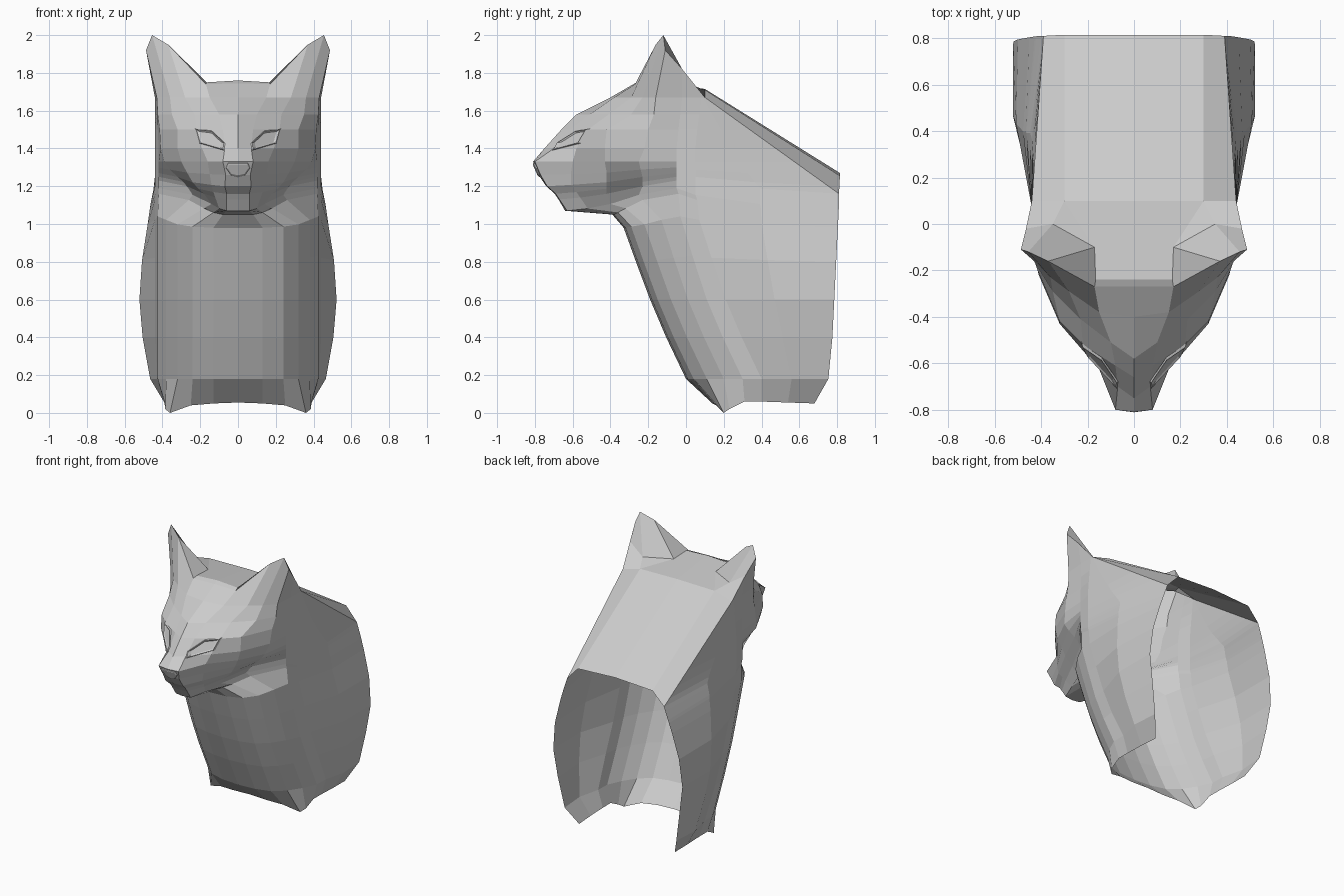
import bpy
import bmesh
from mathutils import Vector
from mathutils.bvhtree import BVHTree

old = bpy.data.objects.get("Cube")
if old:
    bpy.data.objects.remove(old)

grey = bpy.data.materials.new("plain grey")
grey.use_nodes = True
grey.diffuse_color = (0.6, 0.6, 0.6, 1)
grey.node_tree.nodes["Principled BSDF"].inputs["Base Color"].default_value = grey.diffuse_color


def interpolate(stops, t):
    """Piecewise linear value at t from (position, value) stops."""
    if t <= stops[0][0]:
        return stops[0][1]
    for (a, va), (b, vb) in zip(stops, stops[1:]):
        if t <= b:
            return va + (vb - va) * (t - a) / (b - a)
    return stops[-1][1]


def finish(name, bm):
    """Turn half of a part into an object mirrored across the middle."""
    mesh = bpy.data.meshes.new(name)
    bm.to_mesh(mesh)
    mesh.materials.append(grey)
    obj = bpy.data.objects.new(name, mesh)
    bpy.context.scene.collection.objects.link(obj)
    mirror = obj.modifiers.new("mirror", "MIRROR")
    mirror.use_clip = True
    mirror.merge_threshold = 0.002


# Flank width, rear edge width and rear edge depth by height
FLANK = [(0.05, 0.39), (0.18, 0.465), (0.4, 0.505), (0.6, 0.522), (0.8, 0.508),
         (1.0, 0.475), (1.2, 0.44), (1.4, 0.43), (1.67, 0.44)]
REAR_X = [(0.05, 0.385), (0.18, 0.45), (0.4, 0.49), (0.6, 0.52), (0.8, 0.5),
          (1.0, 0.445), (1.16, 0.39), (1.67, 0.44)]
REAR_Y = [(0.05, 0.68), (0.2, 0.765), (1.1, 0.81), (1.16, 0.81), (1.67, 0.1)]

# How far the jaw and neck lines sweep up towards the sides, and how much by height
SWEEP = (0, 0, .01, .03, .07, .1, .07, .03, 0)
SWEEP_AMOUNT = [(0.6, 0), (0.8, .3), (0.98, .6), (1.05, 1.1), (1.07, 1.2), (1.13, 1),
                (1.16, .9), (1.2, .7), (1.26, .4), (1.33, 0)]


def slice_points(z, front):
    """Half a slice: the face or chest, then the flank to the rear edge."""
    pts = [Vector((x, y, z)) for x, y in front]
    shoulder = pts[-1].y + 0.1
    rear = max(interpolate(REAR_Y, z), shoulder)
    pts.append(Vector((0.44 if z > 0.3 else 0.44 - (0.3 - z) * 0.1, shoulder, z)))
    pts.append(Vector((interpolate(FLANK, z), shoulder + (rear - shoulder) * 0.45, z)))
    pts.append(Vector((interpolate(REAR_X, z), rear, z)))
    for p, rise in zip(pts, SWEEP):
        p.z += rise * interpolate(SWEEP_AMOUNT, z)
    return pts


# Outlines of the head, from the middle of the face to the side of the neck
HEAD = {
    1.67: [(0, -.40), (.15, -.38), (.28, -.29), (.36, -.23), (.43, -.16), (.44, -.02)],
    1.58: [(0, -.58), (.1, -.51), (.23, -.41), (.35, -.29), (.425, -.17), (.43, -.03)],
    1.50: [(0, -.66), (.08, -.61), (.22, -.52), (.32, -.42), (.415, -.2), (.425, -.04)],
    1.40: [(0, -.75), (.07, -.7), (.19, -.58), (.32, -.43), (.41, -.22), (.42, -.05)],
    1.33: [(0, -.81), (.08, -.8), (.16, -.6), (.3, -.43), (.39, -.25), (.42, -.05)],
    1.26: [(0, -.78), (.065, -.77), (.15, -.61), (.27, -.42), (.36, -.24), (.42, -.05)],
    1.20: [(0, -.74), (.07, -.735), (.14, -.61), (.24, -.42), (.32, -.23), (.42, -.05)],
}
JAW = {
    1.16: [(0, -.695), (.06, -.69), (.13, -.58), (.21, -.42), (.29, -.23), (.42, -.05)],
    1.13: [(0, -.675), (.06, -.67), (.12, -.56), (.18, -.42), (.27, -.23), (.42, -.05)],
    1.07: [(0, -.64), (.06, -.63), (.1, -.52), (.14, -.4), (.24, -.25), (.42, -.05)],
    1.05: [(0, -.39), (.08, -.38), (.13, -.36), (.18, -.32), (.26, -.23), (.42, -.04)],
}
# Chest curve, moved back as it goes down
CHEST_CURVE = [(0, 0), (.13, .01), (.24, .04), (.32, .11), (.38, .2), (.425, .3)]
CHEST_FRONT = {0.98: -.33, 0.8: -.265, 0.6: -.19, 0.4: -.105, 0.18: 0}

# Ear outline along the top of the face
ear_row = [Vector(p) for p in (
    (0, -.27, 1.745), (.17, -.27, 1.74), (.37, -.16, 1.95), (.455, -.12, 2),
    (.487, -.11, 1.92), (.465, -.02, 1.82), (.44, .1, 1.67))]
ear_row += [ear_row[-1].copy(), ear_row[-1].copy()]

rows = [ear_row]
rows += [slice_points(z, front) for z, front in (HEAD | JAW).items()]
rows += [slice_points(z, [(x, y + depth) for x, y in CHEST_CURVE])
         for z, depth in CHEST_FRONT.items()]

# Tucked lower rim
rows.append([Vector(p) for p in (
    (0, .14, .055), (.13, .14, .05), (.25, .16, .04), (.36, .2, 0),
    (.385, .23, .02), (.39, .31, .06), (.39, .4, .06), (.39, .54, .055), (.385, .68, .05))])

bm = bmesh.new()
grid = [[bm.verts.new(p) for p in row] for row in rows]
for upper, lower in zip(grid, grid[1:]):
    for a, b, c, d in zip(upper, upper[1:], lower[1:], lower):
        bm.faces.new((a, d, c, b))

# Back of the ear and the flat crown
middle, inner, ear_mid, tip, tip_side, ear_back, neck_top = grid[0][:7]
ear_base = bm.verts.new((.17, -.1, 1.74))
ear_heel = bm.verts.new((.35, 0, 1.745))
crown_mid = bm.verts.new((0, .1, 1.715))
crown_side = bm.verts.new((.3, .1, 1.71))
crown_front = bm.verts.new((0, -.24, 1.76))
crown_corner = bm.verts.new((.165, -.24, 1.75))
for loop in (
        (middle, inner, crown_corner, crown_front),
        (inner, ear_mid, ear_base, crown_corner),
        (ear_mid, tip, ear_heel, ear_base),
        (tip, tip_side, ear_back, ear_heel),
        (crown_front, crown_corner, ear_base, crown_side, crown_mid),
        (ear_base, ear_heel, crown_side),
        (ear_heel, ear_back, neck_top, crown_side)):
    bm.faces.new(loop)

# Sloping back and its bevelled edge, down to the open rear
rear_mid = bm.verts.new((0, .815, 1.27))
rear_side = bm.verts.new((.3, .815, 1.255))
bm.faces.new((crown_mid, crown_side, rear_side, rear_mid))
edge = [row[-1] for row in grid[1:] if row[-1].co.z > 1.15]
bm.faces.new([crown_side] + edge + [rear_side])

bmesh.ops.remove_doubles(bm, verts=bm.verts, dist=0.001)
bmesh.ops.recalc_face_normals(bm, faces=bm.faces)
chest = min(bm.faces, key=lambda f: (f.calc_center_median() - Vector((.07, -.2, .6))).length)
if chest.normal.y > 0:
    bmesh.ops.reverse_faces(bm, faces=bm.faces)
face_surface = BVHTree.FromBMesh(bm)
finish("bust_shell", bm)


def raised_detail(name, outline, lift, sink):
    """A rim standing off the face around a sunken middle."""
    centre = sum((Vector(p) for p in outline), Vector((0, 0))) / len(outline)

    def on_face(p, off):
        hit = face_surface.ray_cast(Vector((max(p.x, 0.001), -2, p.y)), Vector((0, 1, 0)))[0]
        return Vector((p.x, hit.y - off, p.y))

    detail = bmesh.new()
    rings = []
    for scale, off in ((1.1, 0), (1, lift), (0.8, sink)):
        ring = [centre + (Vector(p) - centre) * scale for p in outline]
        for p, q in zip(ring, outline):
            if q[0] == 0:
                p.x = 0
        rings.append([detail.verts.new(on_face(p, off)) for p in ring])
    for outer, inside in zip(rings, rings[1:]):
        for i in range(len(outer)):
            j = (i + 1) % len(outer)
            if outline[i][0] or outline[j][0]:
                detail.faces.new((outer[i], outer[j], inside[j], inside[i]))
    detail.faces.new(rings[-1])
    bmesh.ops.recalc_face_normals(detail, faces=detail.faces)
    if sum(f.normal.y for f in detail.faces) > 0:
        bmesh.ops.reverse_faces(detail, faces=detail.faces)
    finish(name, detail)


raised_detail("eyes", [(.08, 1.395), (.2, 1.43), (.22, 1.5), (.14, 1.49), (.075, 1.43)], .012, .004)
raised_detail("nose_pad", [(0, 1.25), (.035, 1.26), (.06, 1.295), (.05, 1.32), (0, 1.32)], .005, .008)
